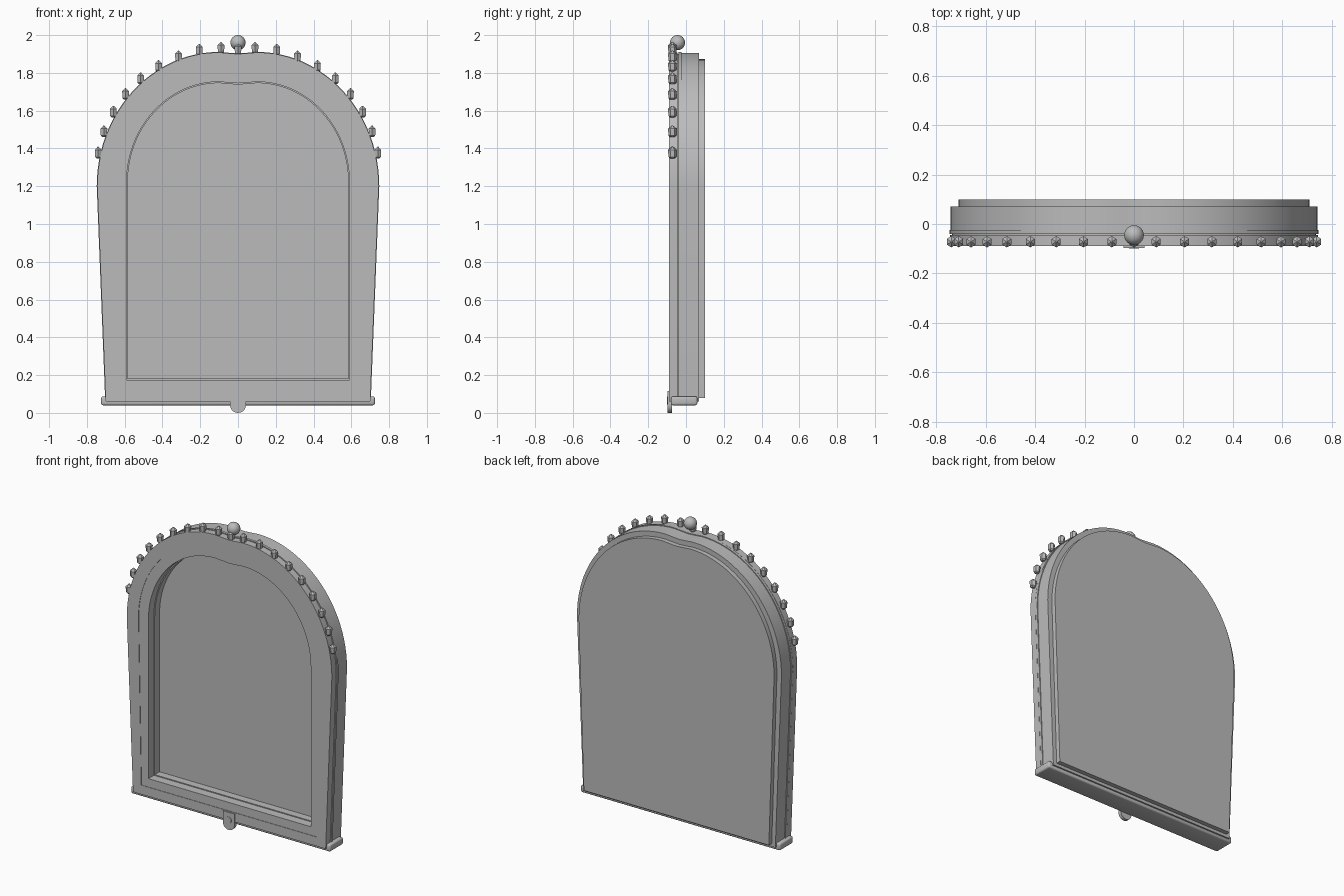
import bpy, bmesh, math
from mathutils import Matrix

if "Cube" in bpy.data.objects:
    bpy.data.objects.remove(bpy.data.objects["Cube"])

grey = bpy.data.materials.new("plain grey")
grey.diffuse_color = (0.5, 0.5, 0.5, 1)
grey.use_nodes = True
grey.node_tree.nodes["Principled BSDF"].inputs["Base Color"].default_value = grey.diffuse_color


def finish(name, bm, angle=32):
    bmesh.ops.recalc_face_normals(bm, faces=bm.faces)
    me = bpy.data.meshes.new(name)
    bm.to_mesh(me)
    bm.free()
    me.shade_smooth()
    me.set_sharp_from_angle(angle=math.radians(angle))
    me.materials.append(grey)
    ob = bpy.data.objects.new(name, me)
    bpy.context.collection.objects.link(ob)
    return ob


def arch(foot, half, bottom, spring, top, dip=0.008, n=24):
    """Arched outline: tapered legs, quarter arcs and a slight dip at the crown."""
    off = 0.1
    right = [(foot, bottom)]
    for i in range(n + 1):
        a = math.pi / 2 * i / n
        right.append((off + (half - off) * math.cos(a),
                      spring + (top - spring) * math.sin(a)))
    right.append((off * 0.45, top - dip * 0.6))
    return right + [(0, top - dip)] + [(-x, z) for x, z in reversed(right)]


def loft(name, sections, closed=False, cap_first=False, cap_last=False):
    """Skin arched outlines placed at successive depths."""
    bm = bmesh.new()
    rings = [[bm.verts.new((x, y, z)) for x, z in arch(*p)] for y, p in sections]
    pairs = list(zip(rings, rings[1:]))
    if closed:
        pairs.append((rings[-1], rings[0]))
    for a, b in pairs:
        for i in range(len(a)):
            j = (i + 1) % len(a)
            bm.faces.new((a[i], a[j], b[j], b[i]))
    if cap_first:
        bm.faces.new(rings[0])
    if cap_last:
        bm.faces.new(rings[-1])
    return finish(name, bm)


def grow(d):
    return (0.700 + d, 0.745 + d, 0.06, 1.2, 1.908 + d)


bezel_out = (0.64, 0.66, 0.12, 1.22, 1.82)
opening = (0.59, 0.59, 0.175, 1.22, 1.753)
opening_in = (0.584, 0.584, 0.181, 1.22, 1.746)
back_out = (0.672, 0.71, 0.08, 1.2, 1.873)

# casing: opening wall, bezel step, front face, side groove and bead, back rim
loft("casing", [
    (0.02, opening_in), (-0.03, opening_in), (-0.03, opening),
    (-0.087, opening), (-0.087, bezel_out), (-0.09, bezel_out),
    (-0.09, grow(0)), (-0.045, grow(0)), (-0.045, grow(-0.008)),
    (-0.04, grow(-0.008)), (-0.04, grow(0.003)), (-0.024, grow(0.003)),
    (-0.024, grow(-0.002)), (0.07, grow(-0.002)), (0.07, back_out),
])

# recessed pane and raised back panel
loft("pane", [(0.02, opening_in)], cap_first=False, cap_last=True)
loft("back_panel", [(0.07, back_out), (0.10, back_out)], cap_last=True)

# bottom sill with rounded edges
bm = bmesh.new()
bmesh.ops.create_cube(bm, size=1, matrix=Matrix.Translation((0, -0.01, 0.0635))
                      @ Matrix.Diagonal((1.45, 0.14, 0.047, 1)))
bmesh.ops.bevel(bm, geom=bm.edges[:], offset=0.011, segments=3,
                profile=0.5, affect='EDGES')
finish("sill", bm, 40)


# hexagonal studs around the arch
def stud(bm, x, z):
    levels = [(-0.030, 0.011), (-0.022, 0.019), (0.015, 0.021), (0.031, 0.003)]
    rings = []
    for dz, r in levels:
        rings.append([bm.verts.new((x + r * math.sin(k * math.pi / 3),
                                    -0.072 + r * 1.1 * math.cos(k * math.pi / 3),
                                    z + dz)) for k in range(6)])
    for a, b in zip(rings, rings[1:]):
        for i in range(6):
            j = (i + 1) % 6
            bm.faces.new((a[i], a[j], b[j], b[i]))
    bm.faces.new(rings[0])
    bm.faces.new(rings[-1])


spots = [(0.74, 1.378), (0.71, 1.49), (0.66, 1.595), (0.595, 1.688), (0.515, 1.77),
         (0.42, 1.836), (0.315, 1.887), (0.205, 1.922), (0.09, 1.932)]
bm = bmesh.new()
stud(bm, 0, 1.925)
for x, z in spots:
    stud(bm, x, z)
    stud(bm, -x, z)
finish("studs", bm, 25)

# ball finial
bm = bmesh.new()
bmesh.ops.create_uvsphere(bm, u_segments=24, v_segments=16, radius=0.04,
                          matrix=Matrix.Translation((0, -0.045, 1.96)))
finish("ball_finial", bm, 60)

# hanging clasp with rounded lower end
bm = bmesh.new()
pts = [(0.042, 0.115), (-0.042, 0.115)]
pts += [(-0.042 * math.cos(a), 0.042 - 0.042 * math.sin(a))
        for a in (math.pi * i / 14 for i in range(15))]
face = bm.faces.new([bm.verts.new((x, -0.097, z)) for x, z in pts])
ext = bmesh.ops.extrude_face_region(bm, geom=[face])
bmesh.ops.translate(bm, vec=(0, 0.022, 0),
                    verts=[g for g in ext["geom"] if isinstance(g, bmesh.types.BMVert)])
finish("clasp", bm)

# rivet in the clasp
bm = bmesh.new()
bmesh.ops.create_cone(bm, cap_ends=True, segments=16, radius1=0.021, radius2=0.021,
                      depth=0.006, matrix=Matrix.Translation((0, -0.097, 0.065))
                      @ Matrix.Rotation(math.pi / 2, 4, 'X'))
finish("clasp_rivet", bm)
